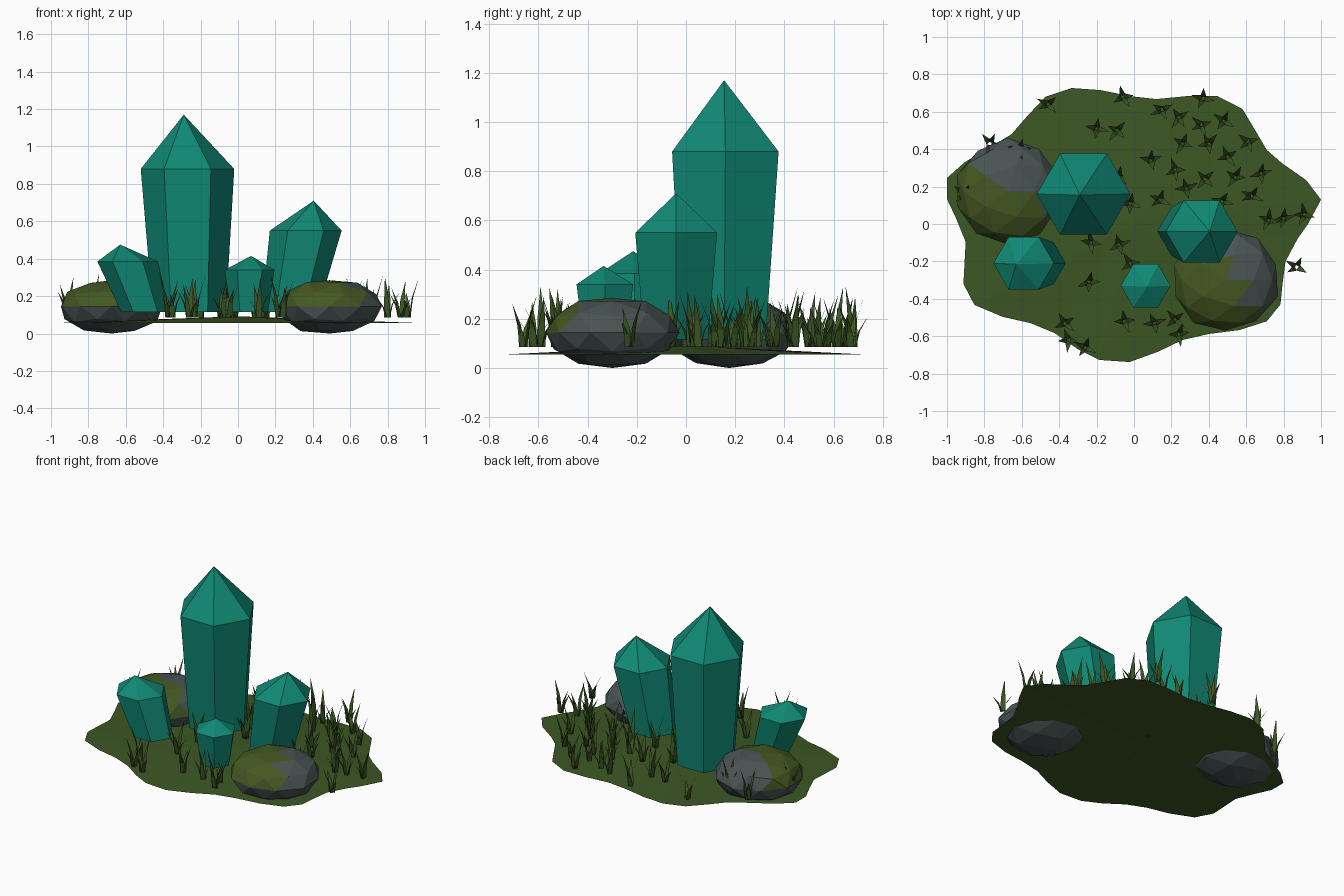
import bpy, bmesh, math, random
from mathutils import Vector

if "Cube" in bpy.data.objects:
    bpy.data.objects.remove(bpy.data.objects["Cube"])

random.seed(7)


def material(name, rgb):
    m = bpy.data.materials.new(name)
    m.diffuse_color = (*rgb, 1)
    m.use_nodes = True
    m.node_tree.nodes["Principled BSDF"].inputs["Base Color"].default_value = m.diffuse_color
    return m


TURF = material("turf green", (0.045, 0.095, 0.017))
MOSS = material("moss green", (0.058, 0.098, 0.016))
STONE = material("grey stone", (0.068, 0.088, 0.088))
CRYSTAL = material("teal crystal", (0.005, 0.25, 0.175))


def finish(name, bm, *mats):
    mesh = bpy.data.meshes.new(name)
    bm.to_mesh(mesh)
    bm.free()
    for m in mats:
        mesh.materials.append(m)
    ob = bpy.data.objects.new(name, mesh)
    bpy.context.collection.objects.link(ob)
    return ob


# Ground: a thin, open, shallow mound with a wavy outline
OUTLINE = [(1.0, .13), (.92, .235), (.79, .326), (.71, .396), (.644, .508), (.58, .615),
           (.446, .684), (.286, .684), (.12, .668), (-.024, .684), (-.18, .716), (-.334, .727),
           (-.473, .68), (-.57, .578), (-.655, .48), (-.77, .41), (-.906, .33), (-1.0, .246),
           (-1.0, .134), (-.95, .027), (-.90, -.096), (-.912, -.32), (-.853, -.433),
           (-.70, -.497), (-.553, -.53), (-.425, -.583), (-.302, -.668), (-.184, -.727),
           (-.024, -.738), (.126, -.684), (.26, -.62), (.40, -.588), (.564, -.567),
           (.71, -.52), (.783, -.43), (.794, -.32), (.81, -.2), (.874, -.08), (.93, 0)]
bm = bmesh.new()
rim = [bm.verts.new((x, y, .055)) for x, y in OUTLINE]
mid = bm.verts.new((0, 0, .092))
for a, b in zip(rim, rim[1:] + rim[:1]):
    bm.faces.new((a, b, mid))
finish("ground", bm, TURF)


# Crystals: six-sided prisms that narrow downwards, with a pointed top
def crystal(name, base, shoulder, apex):
    bm = bmesh.new()
    rings = []
    for x, y, z, r in (base, shoulder):
        rings.append([bm.verts.new((x + r * math.cos(k * math.pi / 3),
                                    y + r * math.sin(k * math.pi / 3), z)) for k in range(6)])
    low, high = rings
    tip = bm.verts.new(apex)
    for k in range(6):
        n = (k + 1) % 6
        bm.faces.new((low[k], low[n], high[n], high[k]))
        bm.faces.new((high[k], high[n], tip))
    bm.faces.new(low[::-1])
    finish(name, bm, CRYSTAL)


crystal("tall_crystal", (-.26, .155, .115, .195), (-.27, .16, .88, .25), (-.29, .155, 1.17))
crystal("right_crystal", (.275, -.04, .115, .15), (.362, -.04, .55, .192), (.405, -.04, .71))
crystal("left_crystal", (-.495, -.21, .115, .13), (-.59, -.21, .385, .162), (-.63, -.215, .475))
crystal("front_crystal", (.06, -.33, .115, .10), (.062, -.33, .34, .133), (.07, -.335, .415))


# Rocks: squashed low-poly boulders, mossy on the side away from bare_dir
def rock(name, cx, cy, rx, ry, bare_dir, limit):
    bm = bmesh.new()
    bmesh.ops.create_icosphere(bm, subdivisions=2, radius=1)
    bare = Vector((*bare_dir, 0)).normalized()
    for v in bm.verts:
        v.co *= random.uniform(.97, 1.04)
        z = max(-.145, min(.14, v.co.z * .15))
        v.co = Vector((cx + v.co.x * rx, cy + v.co.y * ry, .145 + z))
    bm.normal_update()
    for f in bm.faces:
        c = f.calc_center_median()
        side = Vector(((c.x - cx) / rx, (c.y - cy) / ry, 0)).dot(bare)
        f.material_index = 1 if c.z > .165 and side < limit else 0
    finish(name, bm, STONE, MOSS)


rock("right_rock", .49, -.30, .285, .275, (.8, .55), .12)
rock("left_rock", -.675, .175, .28, .275, (.6, .75), .12)

# Grass: tufts of bent, pointed blades
TUFTS = [(-.46, .64), (-.06, .68), (.15, .61), (.37, .67), (-.09, .50), (-.20, .51), (.24, .57),
         (.48, .55), (.61, .44), (.09, .34), (.26, .43), (.40, .43), (.50, .36), (.68, .27),
         (.38, .24), (.28, .19), (.22, .29), (.54, .25), (-.02, .11), (.14, .13), (.80, .03),
         (.91, .05), (.87, -.23), (.72, .02), (-.23, -.10), (-.08, -.11), (-.24, -.31),
         (-.37, -.53), (-.35, -.62), (-.26, -.66), (-.05, -.52), (.11, -.53), (.22, -.51),
         (.24, -.59), (.27, 0), (-.02, -.21), (-.77, .43), (-.61, .40), (-.91, .16),
         (.47, .12), (.63, .15), (.36, .53), (-.08, .25), (.50, -.06)]


def blade(bm, x, y, angle, height, lean, width):
    out = Vector((math.cos(angle), math.sin(angle), 0))
    side = Vector((-out.y, out.x, 0)) * width / 2
    root = Vector((x, y, .085)) + out * .008
    knee = root + out * lean * .3 + Vector((0, 0, height * .5))
    tip = root + out * lean + Vector((0, 0, height))
    v = [bm.verts.new(p) for p in (root - side, root + side, knee + side * .75,
                                   knee - side * .75, tip)]
    bm.faces.new(v[:4])
    bm.faces.new((v[3], v[2], v[4]))


bm = bmesh.new()
for x, y in TUFTS:
    turn = random.uniform(0, math.tau)
    size = random.uniform(.8, 1.1)
    for k, (h, lean) in enumerate(((.23, .05), (.15, .06), (.19, .05), (.12, .055))):
        blade(bm, x, y, turn + k * math.pi / 2 + random.uniform(-.4, .4),
              h * size, lean, .034)
finish("grass", bm, TURF)
